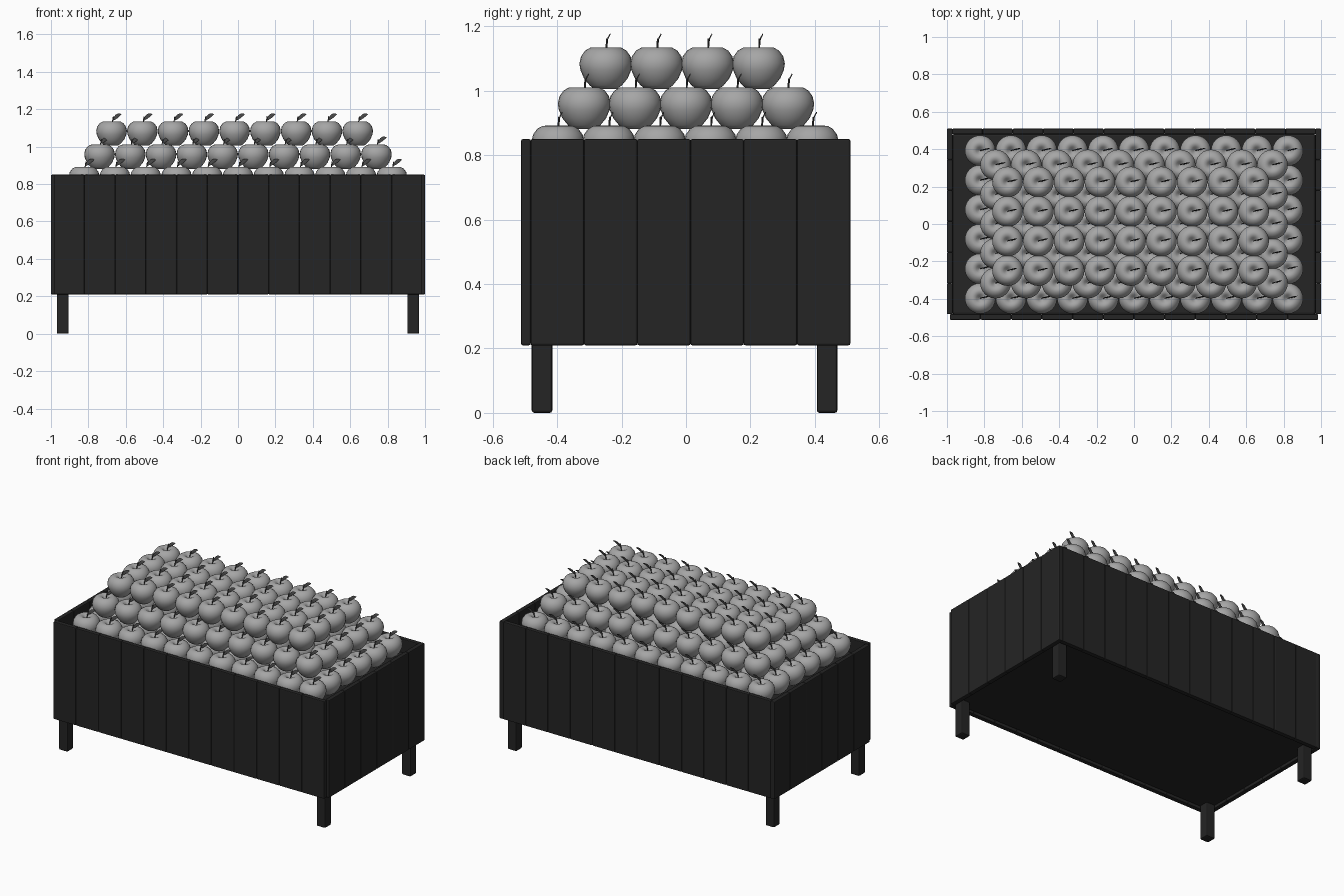
import bpy, bmesh
from math import sin, cos, pi, radians
from mathutils import Vector, Matrix

cube = bpy.data.objects.get("Cube")
if cube:
    bpy.data.objects.remove(cube, do_unlink=True)


def material(name, value):
    mat = bpy.data.materials.new(name)
    mat.use_nodes = True
    color = (value, value, value, 1)
    mat.diffuse_color = color
    mat.node_tree.nodes["Principled BSDF"].inputs["Base Color"].default_value = color
    return mat


crate_mat = material("black wood", 0.018)
apple_mat = material("grey apple skin", 0.38)
leaf_mat = material("dark leaf", 0.06)


def box(name, low, high, bevel=0.005):
    """Bevelled box between two corners."""
    low, high = Vector(low), Vector(high)
    bm = bmesh.new()
    bmesh.ops.create_cube(bm, size=1)
    bmesh.ops.scale(bm, vec=high - low, verts=bm.verts)
    bmesh.ops.translate(bm, vec=(low + high) / 2, verts=bm.verts)
    bmesh.ops.bevel(bm, geom=bm.edges[:], offset=bevel, segments=2,
                    profile=0.5, affect='EDGES')
    mesh = bpy.data.meshes.new(name)
    bm.to_mesh(mesh)
    bm.free()
    mesh.materials.append(crate_mat)
    obj = bpy.data.objects.new(name, mesh)
    bpy.context.collection.objects.link(obj)
    return obj


# Crate walls made of upright planks
BOTTOM, TOP, THICK = 0.21, 0.85, 0.03


def plank_row(name, count, start, end, low, along_x):
    step = (end - start) / count
    for i in range(count):
        a, b = start + i * step, start + (i + 1) * step
        if along_x:
            box(name, (a, low, BOTTOM), (b, low + THICK, TOP))
        else:
            box(name, (low, a, BOTTOM), (low + THICK, b, TOP))


plank_row("front_plank", 12, -0.985, 0.985, -0.512, True)
plank_row("back_plank", 12, -0.972, 0.972, 0.48, True)
plank_row("left_plank", 6, -0.482, 0.51, 0.97, False)
plank_row("right_plank", 6, -0.482, 0.51, -1.0, False)

# Inner body that carries the fruit, slightly recessed below
box("crate_core", (-0.972, -0.484, 0.225), (0.972, 0.482, 0.765), 0.012)

# Legs
for x in (-0.937, 0.937):
    for y in (-0.447, 0.438):
        box("leg", (x - 0.032, y - 0.032, 0), (x + 0.032, y + 0.032, 0.24), 0.008)

# Apple: lathed body with dimples at top and bottom
PROFILE = [(0, .012), (.02, .003), (.034, 0), (.05, .012), (.068, .034),
           (.079, .06), (.082, .08), (.077, .102), (.064, .12), (.048, .129),
           (.034, .13), (.02, .122), (.008, .108), (0, .102)]


def apple_mesh():
    bm = bmesh.new()
    verts = [bm.verts.new((r, 0, z)) for r, z in PROFILE]
    edges = [bm.edges.new(pair) for pair in zip(verts, verts[1:])]
    bmesh.ops.spin(bm, geom=verts + edges, cent=(0, 0, 0), axis=(0, 0, 1),
                   angle=2 * pi, steps=24, use_duplicate=False)
    bmesh.ops.remove_doubles(bm, verts=bm.verts, dist=0.0005)
    bmesh.ops.recalc_face_normals(bm, faces=bm.faces)
    body = set(bm.faces)

    # Leaning stem
    base, tip = Vector((0, 0, .1)), Vector((.01, .004, .157))
    axis = tip - base
    turn = axis.to_track_quat('Z', 'Y').to_matrix().to_4x4()
    bmesh.ops.create_cone(bm, cap_ends=True, segments=6, radius1=.002,
                          radius2=.0035, depth=axis.length,
                          matrix=Matrix.Translation((base + tip) / 2) @ turn)

    # Pointed leaf standing on edge, rising to one side
    heading = radians(15)
    out = Vector((cos(heading), sin(heading), 0))
    side = Vector((-sin(heading), cos(heading), 0))
    across = (Vector((0, 0, .85)) - out * .45 + side * .35).normalized()
    steps, rows = 7, []
    for i in range(steps + 1):
        t = i / steps
        mid = out * (.004 + .052 * t) + Vector((0, 0, .133 + .036 * sin(t * pi / 2)))
        half = across * (.0105 * sin(pi * t) ** .8 if 0 < i < steps else .0004)
        fold = side * (.003 * sin(pi * t))
        rows.append([bm.verts.new(p) for p in (mid - half, mid - fold, mid + half)])
    for a, b in zip(rows, rows[1:]):
        for k in range(2):
            bm.faces.new((a[k], b[k], b[k + 1], a[k + 1]))

    for face in bm.faces:
        face.smooth = True
        face.material_index = 0 if face in body else 1
    mesh = bpy.data.meshes.new("apple")
    bm.to_mesh(mesh)
    bm.free()
    mesh.materials.append(apple_mat)
    mesh.materials.append(leaf_mat)
    return mesh


# Stacked layers: columns, rows, centre x, centre y, base height
apple = apple_mesh()
LAYERS = [(11, 6, 0, -.003, .762), (10, 5, 0, 0, .881), (9, 4, -.018, -.012, 1.005)]
for columns, rows, cx, cy, z in LAYERS:
    for i in range(columns):
        for j in range(rows):
            obj = bpy.data.objects.new("apple", apple)
            obj.location = (cx + (i - (columns - 1) / 2) * .1645,
                            cy + (j - (rows - 1) / 2) * .158, z)
            bpy.context.collection.objects.link(obj)
